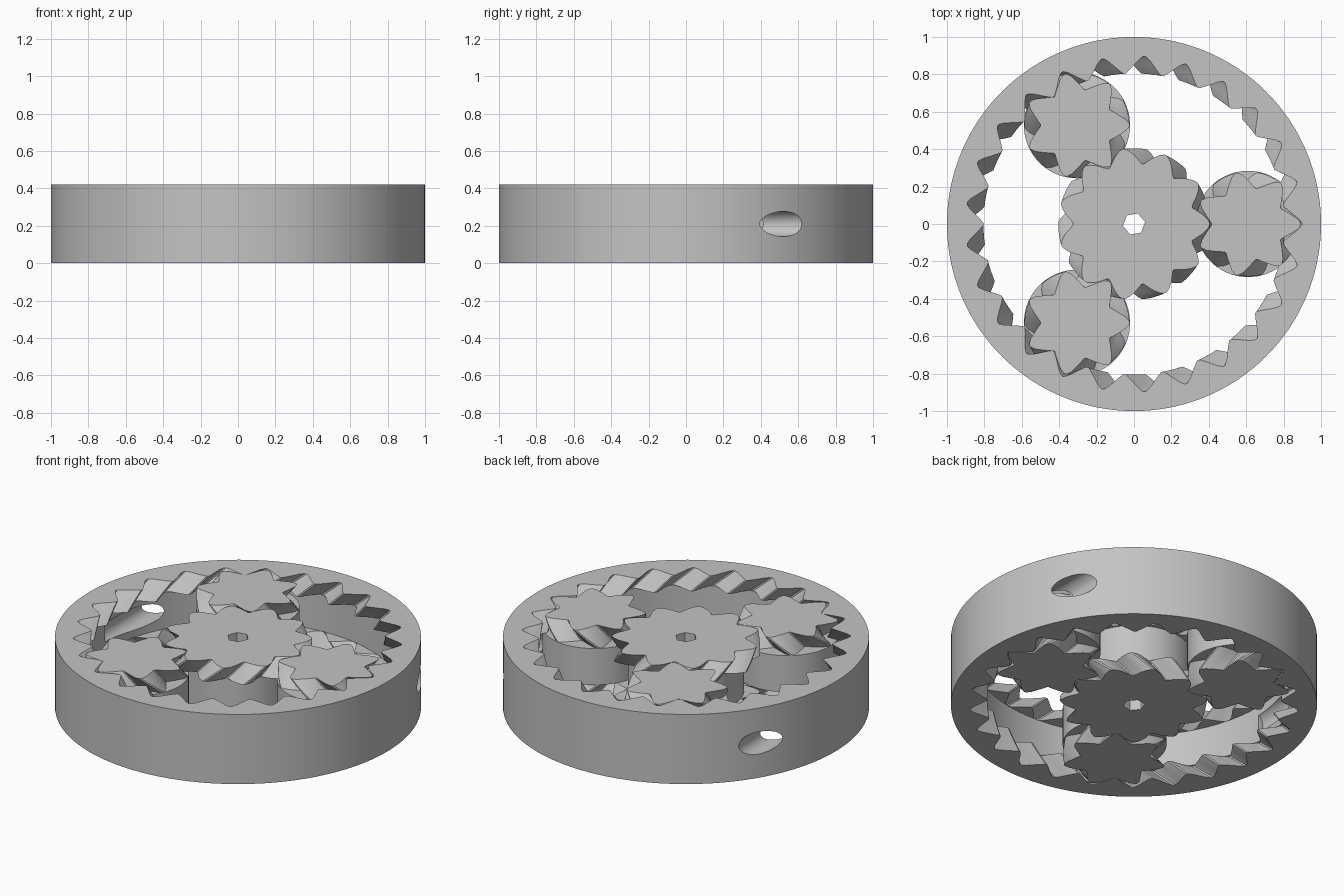
import bpy
import bmesh
from math import sin, cos, pi, radians

cube = bpy.data.objects.get("Cube")
if cube:
    bpy.data.objects.remove(cube)

HEIGHT = 0.42
GROOVE = 0.10              # height of each toothed layer
ORBIT = 0.61               # sun centre to planet centre
RING_TEETH, SUN_TEETH, PLANET_TEETH = 25, 11, 7

grey = bpy.data.materials.new("plain_grey")
grey.use_nodes = True
grey.diffuse_color = (0.55, 0.55, 0.55, 1)
grey.node_tree.nodes["Principled BSDF"].inputs["Base Color"].default_value = (0.55, 0.55, 0.55, 1)


def tooth_loop(teeth, root, pitch, tip, phase):
    """Polar points of a gear outline; a tooth points along the phase angle."""
    half = [(0.47, root), (0.36, root + (pitch - root) * 0.45), (0.25, pitch),
            (0.13, pitch + (tip - pitch) * 0.62), (0.03, tip)]
    tooth = [(-f, r) for f, r in half] + [(f, r) for f, r in reversed(half)]
    step = 2 * pi / teeth
    return [(phase + (k + f) * step, r) for k in range(teeth) for f, r in tooth]


def gear_layers(loop, twist, band_radius):
    """Twisted teeth, a plain band in the middle, then mirrored twisted teeth."""
    steps = 5
    layers = []
    for i in range(steps + 1):
        t = i / steps
        layers.append(([(a + twist * t, r) for a, r in loop], GROOVE * t))
    band = [(a + twist, band_radius) for a, r in loop]
    upper = [(pts, HEIGHT - z) for pts, z in reversed(layers)]
    return layers + [(band, GROOVE), (band, HEIGHT - GROOVE)] + upper


def loft(name, layers, closed, location=(0, 0, 0)):
    bm = bmesh.new()
    rows = [[bm.verts.new((r * cos(a), r * sin(a), z)) for a, r in pts] for pts, z in layers]
    pairs = list(zip(rows, rows[1:]))
    if closed:
        pairs.append((rows[-1], rows[0]))
    else:
        bm.faces.new(rows[0][::-1])
        bm.faces.new(rows[-1])
    for low, high in pairs:
        n = len(low)
        for i in range(n):
            j = (i + 1) % n
            bm.faces.new((low[i], low[j], high[j], high[i]))
    bmesh.ops.recalc_face_normals(bm, faces=bm.faces)
    return finish(bm, name, location)


def finish(bm, name, location=(0, 0, 0)):
    mesh = bpy.data.meshes.new(name)
    bm.to_mesh(mesh)
    bm.free()
    mesh.materials.append(grey)
    obj = bpy.data.objects.new(name, mesh)
    obj.location = location
    bpy.context.collection.objects.link(obj)
    return obj


def select(obj):
    bpy.ops.object.select_all(action='DESELECT')
    obj.select_set(True)
    bpy.context.view_layer.objects.active = obj


def drill(obj, sides, radius, length, location, rotation):
    bm = bmesh.new()
    bmesh.ops.create_cone(bm, cap_ends=True, segments=sides,
                          radius1=radius, radius2=radius, depth=length)
    cutter = finish(bm, "hole_cutter", location)
    cutter.rotation_euler = rotation
    cutter.hide_render = True
    mod = obj.modifiers.new("hole", 'BOOLEAN')
    mod.object = cutter
    mod.solver = 'EXACT'
    select(obj)
    bpy.ops.object.modifier_apply(modifier=mod.name)
    bpy.data.objects.remove(cutter)


def smooth(obj):
    select(obj)
    bpy.ops.object.shade_smooth_by_angle(angle=radians(25))


# Twist of each toothed layer, as a share of one tooth pitch
TWIST = 0.52 * 2 * pi

# Outer ring: inward teeth above and below a smooth track, with a round outer wall
ring_loop = tooth_loop(RING_TEETH, 0.805, 0.85, 0.898, 0)
ring_layers = gear_layers(ring_loop, TWIST / RING_TEETH, 0.888)
rim = [(a, 1.0) for a, r in ring_loop]
ring = loft("outer_ring", ring_layers + [(rim, HEIGHT), (rim, 0)], True)

# Slanting cord holes that break through the ring on both sides
for side in (-1, 1):
    drill(ring, 32, 0.067, 0.78, (side * 0.852, 0.39, HEIGHT / 2), (pi / 2, 0, 0))
smooth(ring)

# Sun gear with a hexagonal bore
sun_loop = tooth_loop(SUN_TEETH, 0.325, 0.37, 0.405, 0)
sun = loft("sun_gear", gear_layers(sun_loop, -TWIST / SUN_TEETH, 0.318), False)
drill(sun, 6, 0.06, 1, (0, 0, HEIGHT / 2), (0, 0, radians(-20)))
smooth(sun)

# Planet gears, each with a roller band in the middle, meshed with ring and sun
for i in range(3):
    orbit = i * 2 * pi / 3
    spin = orbit * (1 - RING_TEETH / PLANET_TEETH)
    loop = tooth_loop(PLANET_TEETH, 0.195, 0.233, 0.28, spin)
    layers = gear_layers(loop, TWIST / PLANET_TEETH, 0.284)
    smooth(loft(f"planet_gear_{i + 1}", layers, False,
                (ORBIT * cos(orbit), ORBIT * sin(orbit), 0)))
